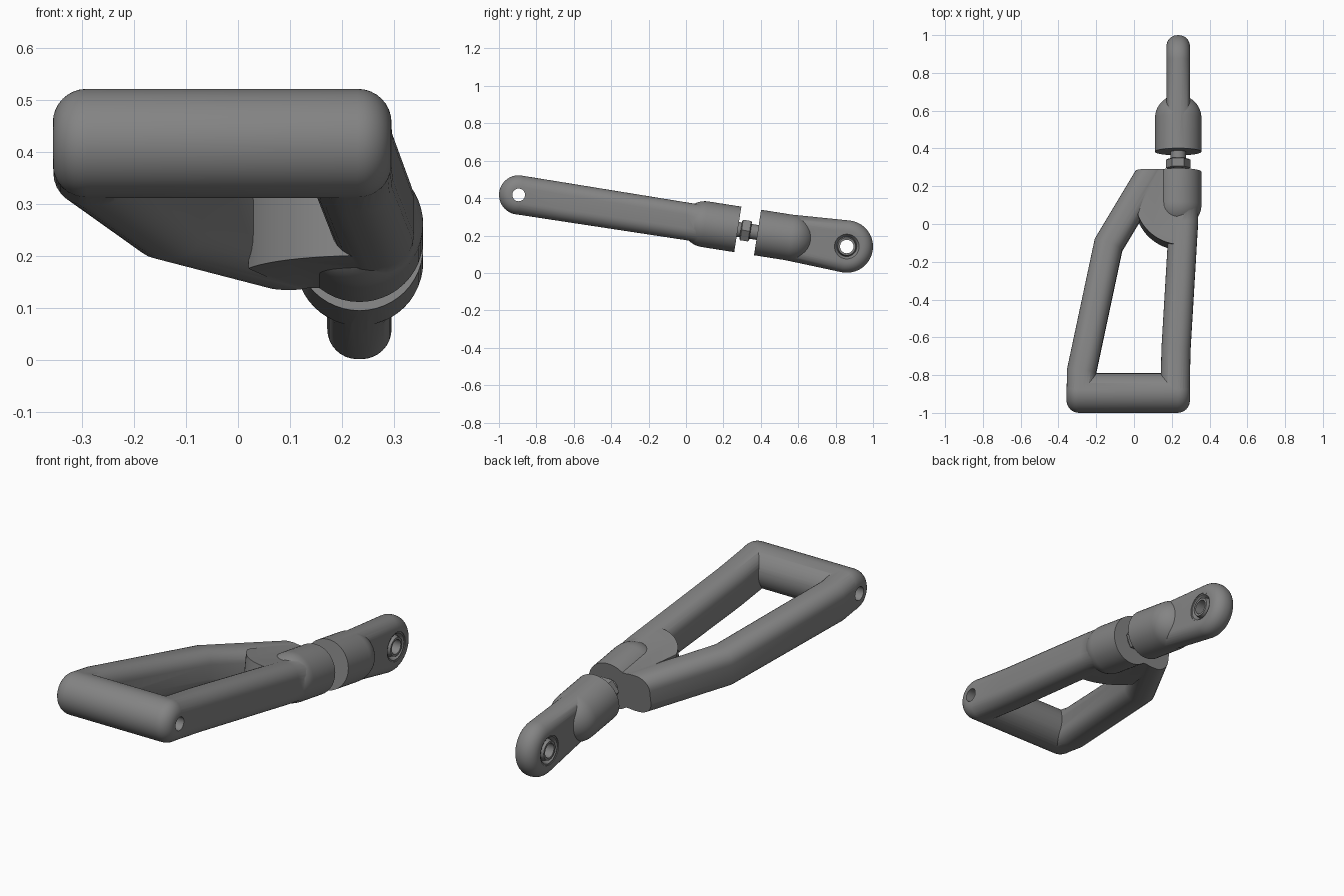
import bpy, bmesh, math
from mathutils import Vector

if "Cube" in bpy.data.objects:
    bpy.data.objects.remove(bpy.data.objects["Cube"])

# Local frame: x sideways, v along the tilted arm axis, w up from the axis
TILT = math.atan2(0.276, 1.755)
C, S = math.cos(TILT), math.sin(TILT)
END = 0.888        # distance of both eyes from the middle
AX = 0.234         # x position of the adjuster axis

grey = bpy.data.materials.new("dark_grey_metal")
grey.diffuse_color = (0.23, 0.23, 0.23, 1)
grey.use_nodes = True
grey.node_tree.nodes["Principled BSDF"].inputs["Base Color"].default_value = grey.diffuse_color


def world(p):
    x, v, w = p
    return Vector((x, -0.0175 + v * C + w * S, 0.279 - v * S + w * C))


def loft(name, rings, closed=False):
    """Skin a list of equal-sized rings; cap the ends unless closed."""
    bm = bmesh.new()
    rows = [[bm.verts.new(world(p)) for p in r] for r in rings]
    n = len(rows[0])
    pairs = list(zip(rows, rows[1:])) + ([(rows[-1], rows[0])] if closed else [])
    for a, b in pairs:
        for i in range(n):
            j = (i + 1) % n
            bm.faces.new((a[i], a[j], b[j], b[i]))
    if not closed:
        bm.faces.new(rows[0])
        bm.faces.new(rows[-1])
    bmesh.ops.recalc_face_normals(bm, faces=bm.faces)
    me = bpy.data.meshes.new(name)
    bm.to_mesh(me)
    bm.free()
    me.materials.append(grey)
    ob = bpy.data.objects.new(name, me)
    bpy.context.collection.objects.link(ob)
    return ob


def revolve(name, profile, axis, at=0.0, n=48, closed=False):
    """Turn (radius, position) pairs about the v axis (x = at) or the x axis (v = at)."""
    rings = []
    for r, t in profile:
        ring = []
        for k in range(n):
            a = 2 * math.pi * k / n
            p, q = r * math.cos(a), r * math.sin(a)
            ring.append((at + p, t, q) if axis == "v" else (t, at + p, q))
        rings.append(ring)
    return loft(name, rings, closed)


def arc(steps, start, end):
    return [math.radians(start + (end - start) * i / steps) for i in range(steps + 1)]


def sweep(name, path, half=0.077, fillet=0.065):
    """Sweep a rounded rectangle along a flat mitred path of (x, v, half height)."""
    rings = []
    for i, (x, v, h) in enumerate(path):
        pt = Vector((x, v))
        dirs = [(Vector(path[k + 1][:2]) - Vector(path[k][:2])).normalized()
                for k in (i - 1, i) if 0 <= k < len(path) - 1]
        if i == 0:
            dirs = [Vector((0, 1))]
        t = sum(dirs, Vector((0, 0))).normalized()
        side = Vector((t.y, -t.x)) / t.dot(dirs[0])
        ring = []
        for q, (sx, sw) in enumerate(((1, 1), (-1, 1), (-1, -1), (1, -1))):
            for a in arc(7, 90 * q, 90 * q + 90):
                off = sx * (half - fillet) + fillet * math.cos(a)
                p = pt + side * off
                ring.append((p.x, p.y, sw * (h - fillet) + fillet * math.sin(a)))
        rings.append(ring)
    return loft(name, rings)


def boolean(target, other, op):
    m = target.modifiers.new(op, "BOOLEAN")
    m.operation, m.object, m.solver = op, other, "EXACT"
    bpy.ops.object.select_all(action="DESELECT")
    bpy.context.view_layer.objects.active = target
    target.select_set(True)
    bpy.ops.object.modifier_apply(modifier=m.name)
    bpy.data.objects.remove(other, do_unlink=True)


# Cross bar with rounded ends
F, R, X0, X1 = 0.065, 0.105, -0.357, 0.296
prof = [(R - F + F * math.sin(a), X0 + F - F * math.cos(a)) for a in arc(8, 0, 90)]
prof += [(R - F + F * math.cos(a), X1 - F + F * math.sin(a)) for a in arc(8, 0, 90)]
frame = revolve("arm_frame", prof, "x", -END)

# Two side arms
left = sweep("left_arm", [(-0.279, -END, 0.1045), (-0.279, -0.78, 0.104),
                          (-0.135, -0.095, 0.1), (0.17, 0.42, 0.099)])
right = sweep("right_arm", [(0.218, -END, 0.1045), (0.222, -0.66, 0.1035),
                            (0.262, 0.02, 0.1), (0.264, 0.42, 0.099)])

# Web filling the crotch between the arms
outline = [(0.25 + 0.245 * math.cos(a), 0.138 + 0.245 * math.sin(a)) for a in arc(12, 200, 262)]
outline += [(0.26, 0.0), (0.26, 0.4), (0.14, 0.4)]
web = loft("web", [[(x, v, w) for x, v in outline] for w in (-0.096, 0.096)])

# Socket with a domed inner end
RS = 0.123
socket = revolve("socket", [(RS * math.cos(a), 0.12 - RS * math.sin(a)) for a in arc(14, 88, 0)]
                 + [(RS, 0.41)], "v", AX)

for part in (left, right, web, socket):
    boolean(frame, part, "UNION")

# Trim the frame flat at the adjuster and drill the pivot hole
trim = loft("trim", [[(x, v, w) for x, w in ((-1, -1), (1, -1), (1, 1), (-1, 1))] for v in (0.298, 0.8)])
boolean(frame, trim, "DIFFERENCE")
boolean(frame, revolve("pivot_hole", [(0.034, -1), (0.034, 1)], "x", -END, 32), "DIFFERENCE")

# Threaded rod and lock nut
rod = revolve("threaded_rod", [(0.04, 0.27), (0.04, 0.43)], "v", AX, 32)
nut = revolve("lock_nut", [(0.055, 0.314), (0.064, 0.319), (0.064, 0.362), (0.055, 0.367)], "v", AX, 6)

# Rod end: domed body plus a flat eye with rounded rim
body = revolve("rod_end", [(RS, 0.405)] + [(RS * math.cos(a), 0.585 + RS * math.sin(a))
                                          for a in arc(14, 0, 88)], "v", AX)
HT, FR = 0.062, 0.058


def eye_ring(x, inset):
    r = 0.14 - inset
    pts = [(x, END + r * math.cos(a), r * math.sin(a)) for a in arc(32, -92, 92)]
    return pts + [(x, 0.5, 0.119 - inset), (x, 0.5, inset - 0.119)]


rim = arc(8, 90, 0)
eye = loft("eye", [eye_ring(AX - (HT - FR) - FR * math.sin(a), FR * (1 - math.cos(a))) for a in rim]
           + [eye_ring(AX + (HT - FR) + FR * math.sin(a), FR * (1 - math.cos(a))) for a in rim[::-1]])
boolean(body, eye, "UNION")
boolean(body, revolve("eye_bore", [(0.073, -1), (0.073, 1)], "x", END), "DIFFERENCE")

# Bearing: outer race with a bevelled mouth, and a drilled ball inside it
race = revolve("bearing_race", [(r, AX + t) for r, t in (
    (0.074, -0.058), (0.074, 0.058), (0.066, 0.058), (0.052, 0.036),
    (0.052, -0.036), (0.066, -0.058))], "x", END, closed=True)
ball = revolve("bearing_ball", [(r, AX + t) for r, t in (
    (0.036, -0.062), (0.047, -0.062), (0.054, -0.035), (0.054, 0.035),
    (0.047, 0.062), (0.036, 0.062))], "x", END, closed=True)

# Smooth the curves, keep the edges
bpy.ops.object.select_all(action="DESELECT")
for ob in (frame, rod, body, race, ball, nut):
    ob.select_set(True)
bpy.context.view_layer.objects.active = frame
bpy.ops.object.shade_smooth_by_angle(angle=math.radians(32))
